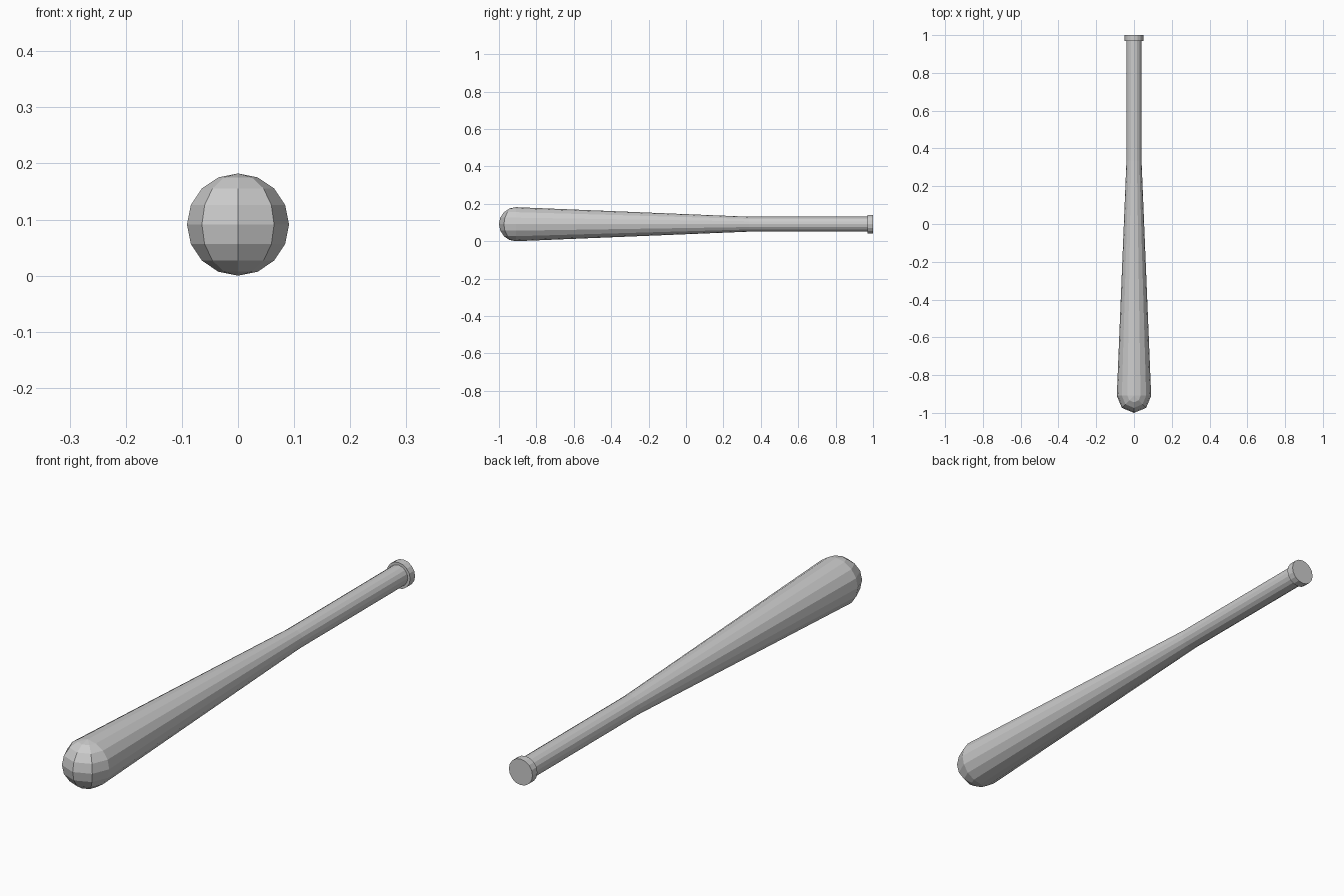
import bpy, bmesh
from math import sin, cos, pi

if "Cube" in bpy.data.objects:
    bpy.data.objects.remove(bpy.data.objects["Cube"])

R = 0.091          # barrel radius, also axis height
TIP_Y = -1 + R     # centre of the rounded end
SIDES = 16


def make_object(name, bm):
    bmesh.ops.recalc_face_normals(bm, faces=bm.faces)
    mesh = bpy.data.meshes.new(name)
    bm.to_mesh(mesh)
    bm.free()
    obj = bpy.data.objects.new(name, mesh)
    bpy.context.collection.objects.link(obj)
    return obj


def lathe(name, profile, cap_start=True, cap_end=True):
    """Sweep (y, radius) points around the long axis."""
    bm = bmesh.new()
    rings = [[bm.verts.new((r * sin(2 * pi * i / SIDES), y, R + r * cos(2 * pi * i / SIDES)))
              for i in range(SIDES)] for y, r in profile]
    for a, b in zip(rings, rings[1:]):
        for i in range(SIDES):
            j = (i + 1) % SIDES
            bm.faces.new((a[i], a[j], b[j], b[i]))
    if cap_start:
        bm.faces.new(rings[0])
    if cap_end:
        bm.faces.new(rings[-1])
    return make_object(name, bm)


# Tapered barrel running into the straight handle
lathe("barrel_and_handle", [(TIP_Y, R), (0.335, 0.04), (0.97, 0.04)], False, False)

# Flat knob at the end of the handle
lathe("knob", [(0.97, 0.05), (1.0, 0.05)])

# Rounded tip: front half of a low-poly sphere with upright poles
bm = bmesh.new()
bmesh.ops.create_uvsphere(bm, u_segments=8, v_segments=8, radius=R)
bmesh.ops.delete(bm, geom=[f for f in bm.faces if f.calc_center_median().y > 0], context='FACES')
bmesh.ops.translate(bm, verts=bm.verts, vec=(0, TIP_Y, R))
tip = make_object("barrel_tip", bm)

# Keep the tip facing outwards
bm = bmesh.new()
bm.from_mesh(tip.data)
if sum(f.normal.y for f in bm.faces) > 0:
    bmesh.ops.reverse_faces(bm, faces=bm.faces)
bm.to_mesh(tip.data)
bm.free()
